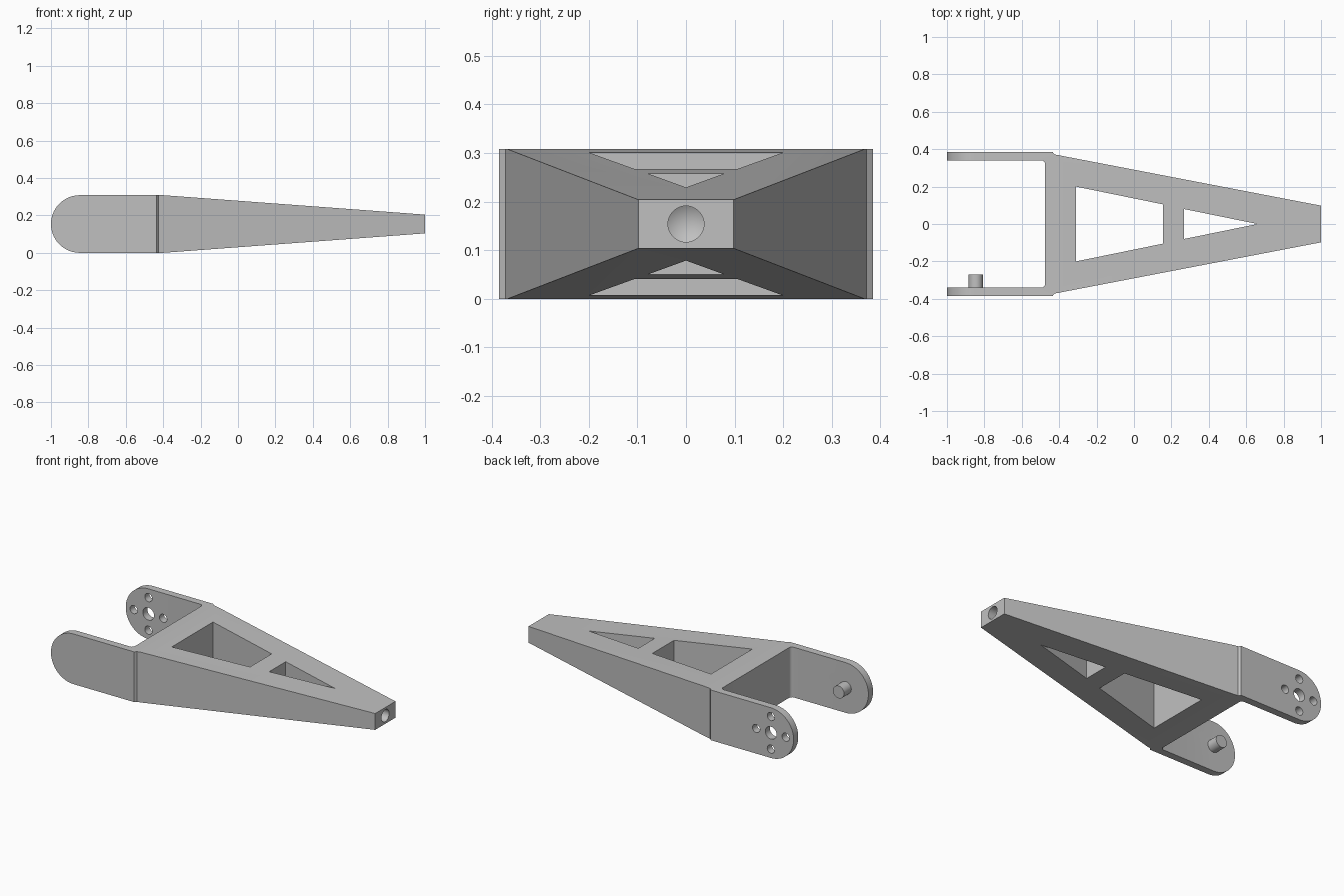
import bpy, bmesh
from math import sin, cos, pi
from mathutils import Matrix, Vector

cube = bpy.data.objects.get("Cube")
if cube:
    bpy.data.objects.remove(cube, do_unlink=True)

HEIGHT = 0.308
MID = HEIGHT / 2
PIVOT_X = -1 + MID

grey = bpy.data.materials.new("light_grey")
grey.use_nodes = True
grey.diffuse_color = (0.53, 0.53, 0.53, 1)
grey.node_tree.nodes["Principled BSDF"].inputs["Base Color"].default_value = grey.diffuse_color


def finish(name, bm):
    bmesh.ops.recalc_face_normals(bm, faces=bm.faces)
    mesh = bpy.data.meshes.new(name)
    bm.to_mesh(mesh)
    bm.free()
    mesh.materials.append(grey)
    obj = bpy.data.objects.new(name, mesh)
    bpy.context.collection.objects.link(obj)
    return obj


def prism(name, points, direction):
    """Extrude a closed outline along a direction."""
    bm = bmesh.new()
    face = bm.faces.new([bm.verts.new(p) for p in points])
    new = bmesh.ops.extrude_face_region(bm, geom=[face])["geom"]
    bmesh.ops.translate(bm, vec=direction,
                        verts=[v for v in new if isinstance(v, bmesh.types.BMVert)])
    return finish(name, bm)


def rod(name, centre, axis, radius, length, tip=0):
    """Cylinder along an axis, with an optional conical far end."""
    bm = bmesh.new()
    bmesh.ops.create_cone(bm, cap_ends=True, segments=40, radius1=radius,
                          radius2=radius, depth=length)
    if tip:
        end = max(bm.faces, key=lambda f: f.calc_center_median().z)
        poked = bmesh.ops.poke(bm, faces=[end])
        poked["verts"][0].co.z += tip
    turn = Vector((0, 0, 1)).rotation_difference(Vector(axis)).to_matrix().to_4x4()
    bm.transform(Matrix.Translation(centre) @ turn)
    return finish(name, bm)


def combine(target, tool, operation):
    mod = target.modifiers.new(operation, 'BOOLEAN')
    mod.operation = operation
    mod.solver = 'EXACT'
    mod.object = tool
    bpy.context.view_layer.objects.active = target
    bpy.ops.object.modifier_apply(modifier=mod.name)
    bpy.data.objects.remove(tool, do_unlink=True)


def arc(cx, cz, radius, start, end, steps):
    return [(cx + radius * cos(start + (end - start) * i / steps),
             cz + radius * sin(start + (end - start) * i / steps)) for i in range(steps + 1)]


# Plan outline: fork with filleted inner corners and a tapering beam
half = [(1, 0.098), (-0.425, 0.372), (-0.435, 0.385), (-1.1, 0.385), (-1.1, 0.34)]
half += arc(-0.495, 0.32, 0.02, pi / 2, 0, 6)
plan = half + [(x, -y) for x, y in reversed(half)]
body = prism("forked_arm", [(x, y, -0.1) for x, y in plan], (0, 0, 0.6))

# Side outline: rounded fork ends and a taper in height
side = [(1.1, 0.112), (1.1, 0.196), (-0.4, HEIGHT)]
side[0] = (1.1, MID - 0.0427)
side[1] = (1.1, MID + 0.0427)
side += arc(PIVOT_X, MID, MID, pi / 2, 3 * pi / 2, 40)
side.append((-0.4, 0))
combine(body, prism("side_shape", [(x, -0.6, z) for x, z in side], (0, 1.2, 0)), 'INTERSECT')

# Windows through the beam
windows = {
    "wide_window": [(-0.31, 0.2), (-0.31, -0.2), (0.155, -0.105), (0.155, 0.105)],
    "narrow_window": [(0.268, 0.08), (0.268, -0.08), (0.66, 0)],
}
for name, outline in windows.items():
    combine(body, prism(name, [(x, y, -0.1) for x, y in outline], (0, 0, 0.6)), 'DIFFERENCE')

# Drilled socket in the tip
combine(body, rod("socket", (0.92, 0, MID), (-1, 0, 0), 0.037, 0.24, tip=0.022), 'DIFFERENCE')

# Pivot hole ringed by four screw holes in the left fork
combine(body, rod("pivot_hole", (PIVOT_X, 0.36, MID), (0, 1, 0), 0.038, 0.14), 'DIFFERENCE')
for i in range(4):
    a = i * pi / 2
    centre = (PIVOT_X + 0.1 * cos(a), 0.36, MID + 0.1 * sin(a))
    combine(body, rod("screw_hole", centre, (0, 1, 0), 0.025, 0.14), 'DIFFERENCE')

# Pivot peg on the right fork
combine(body, rod("pivot_peg", (PIVOT_X, -0.315, MID), (0, 1, 0), 0.038, 0.09), 'UNION')

bpy.ops.object.select_all(action='DESELECT')
body.select_set(True)
bpy.context.view_layer.objects.active = body
bpy.ops.object.shade_smooth_by_angle(angle=pi / 6)
